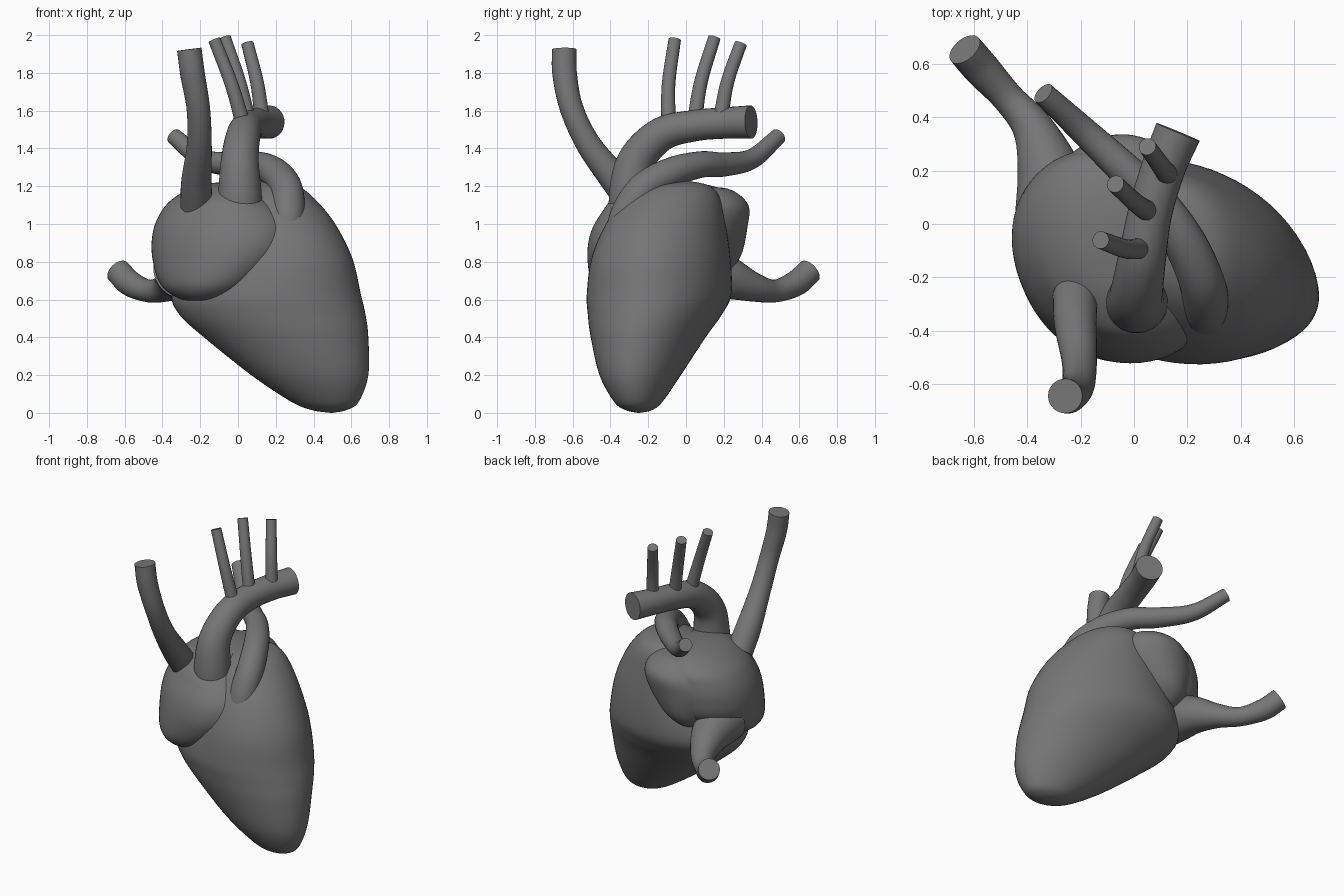
import bpy, bmesh, math
from mathutils import Vector

grey = bpy.data.materials.new("dark_grey")
grey.diffuse_color = (0.18, 0.18, 0.18, 1)


def spline(rows, steps):
    """Catmull-Rom interpolation of rows of equal length."""
    rows = [Vector(r) for r in rows]
    ext = [rows[0] * 2 - rows[1]] + rows + [rows[-1] * 2 - rows[-2]]
    out = []
    for i in range(1, len(ext) - 2):
        a, b, c, d = ext[i - 1:i + 3]
        for k in range(steps):
            t = k / steps
            out.append(0.5 * (2 * b + (c - a) * t + (2 * a - 5 * b + 4 * c - d) * t * t
                              + (3 * b - a - 3 * c + d) * t ** 3))
    return out + [rows[-1]]


def skin(name, rings, angle):
    """Join rings of points into a closed, smooth-shaded object."""
    bm = bmesh.new()
    loops = [[bm.verts.new(p) for p in ring] for ring in rings]
    n = len(loops[0])
    for a, b in zip(loops, loops[1:]):
        for i in range(n):
            j = (i + 1) % n
            bm.faces.new((a[i], a[j], b[j], b[i]))
    bm.faces.new(loops[0][::-1])
    bm.faces.new(loops[-1])
    bmesh.ops.recalc_face_normals(bm, faces=bm.faces)
    mesh = bpy.data.meshes.new(name)
    bm.to_mesh(mesh)
    bm.free()
    mesh.materials.append(grey)
    ob = bpy.data.objects.new(name, mesh)
    bpy.context.collection.objects.link(ob)
    bpy.ops.object.select_all(action='DESELECT')
    ob.select_set(True)
    bpy.context.view_layer.objects.active = ob
    bpy.ops.object.shade_smooth_by_angle(angle=math.radians(angle))


def chamber(name, slices, shear=0.0, n=64):
    """Loft horizontal ellipses given as z, x min, x max, y min, y max."""
    flat = [(x0 + x1, y0 + y1, x1 - x0, y1 - y0) for z, x0, x1, y0, y1 in slices]
    zs = spline([(s[0], 0) for s in slices], 6)
    rings = []
    for z, f in zip(zs, spline(flat, 6)):
        cx, cy, rx, ry = f / 2
        rx, ry = max(rx, 0.004), max(ry, 0.004)
        ring = []
        for i in range(n):
            c, s = math.cos(2 * math.pi * i / n), math.sin(2 * math.pi * i / n)
            ring.append((cx + rx * c, cy + ry * (s + shear * c), z[0]))
        rings.append(ring)
    skin(name, rings, 75)


def vessel(name, path, n=28):
    """Flat-ended tube along x, y, z, radius points."""
    pts = spline(path, 8)
    pos = [p.to_3d() for p in pts]
    rings, side, last = [], None, None
    for i, p in enumerate(pos):
        d = (pos[min(i + 1, len(pos) - 1)] - pos[max(i - 1, 0)]).normalized()
        if side is None:
            side = d.orthogonal().normalized()
        else:
            side = last.rotation_difference(d) @ side
        last = d
        up = d.cross(side)
        rings.append([p + pts[i][3] * (math.cos(2 * math.pi * k / n) * side
                                       + math.sin(2 * math.pi * k / n) * up) for k in range(n)])
    skin(name, rings, 50)


# Ventricles, skewed so the right-hand tip sits forward
chamber("ventricles", [
    (0.0, 0.49, 0.50, -0.255, -0.245), (0.015, 0.39, 0.575, -0.32, -0.18),
    (0.06, 0.28, 0.64, -0.38, -0.125), (0.2, 0.07, 0.69, -0.455, -0.03),
    (0.4, -0.18, 0.69, -0.50, 0.10), (0.52, -0.31, 0.675, -0.515, 0.185),
    (0.63, -0.35, 0.65, -0.52, 0.235), (0.82, -0.28, 0.605, -0.495, 0.23),
    (1.0, -0.18, 0.515, -0.42, 0.205), (1.13, -0.08, 0.41, -0.32, 0.18),
    (1.2, 0.02, 0.32, -0.22, 0.125), (1.225, 0.12, 0.22, -0.10, 0.03),
    (1.23, 0.165, 0.175, -0.04, -0.03)], shear=-0.17)

# Right atrium wrapping the upper left of the ventricles
chamber("right_atrium", [
    (0.59, -0.2, -0.19, -0.3, -0.29), (0.605, -0.31, -0.06, -0.41, -0.12),
    (0.68, -0.41, 0.10, -0.49, 0.06), (0.83, -0.455, 0.28, -0.515, 0.23),
    (0.96, -0.45, 0.32, -0.495, 0.27), (1.06, -0.41, 0.27, -0.44, 0.27),
    (1.13, -0.35, 0.18, -0.385, 0.25), (1.19, -0.25, 0.10, -0.28, 0.17),
    (1.215, -0.15, 0.0, -0.15, 0.06), (1.22, -0.08, -0.07, -0.05, -0.04)], shear=-0.2)

# Left atrium at the back
chamber("left_atrium", [
    (0.72, -0.14, -0.13, 0.13, 0.14), (0.75, -0.22, -0.05, 0.0, 0.22),
    (0.83, -0.27, 0.05, -0.05, 0.29), (0.98, -0.30, 0.16, -0.08, 0.325),
    (1.10, -0.25, 0.18, -0.08, 0.33), (1.18, -0.15, 0.11, -0.02, 0.24),
    (1.2, -0.02, -0.01, 0.1, 0.11)])

# Great vessels
vessel("upper_vein", [
    (-0.22, -0.27, 1.10, 0.085), (-0.22, -0.37, 1.23, 0.08), (-0.205, -0.515, 1.42, 0.066),
    (-0.21, -0.605, 1.61, 0.062), (-0.24, -0.642, 1.79, 0.065), (-0.258, -0.645, 1.925, 0.065)])
vessel("lower_vein", [
    (-0.29, 0.02, 0.76, 0.16), (-0.32, 0.2, 0.72, 0.12), (-0.38, 0.36, 0.665, 0.077),
    (-0.47, 0.47, 0.645, 0.06), (-0.57, 0.58, 0.685, 0.068), (-0.635, 0.655, 0.75, 0.068)])
vessel("aorta", [
    (0.01, -0.28, 0.97, 0.125), (0.01, -0.292, 1.17, 0.115), (0.01, -0.26, 1.34, 0.10),
    (0.03, -0.13, 1.475, 0.09), (0.06, 0.04, 1.52, 0.083), (0.11, 0.21, 1.535, 0.083),
    (0.165, 0.345, 1.54, 0.088)])
vessel("pulmonary_artery", [
    (0.25, -0.34, 0.90, 0.09), (0.265, -0.31, 1.05, 0.09), (0.255, -0.22, 1.19, 0.085),
    (0.19, -0.07, 1.275, 0.08), (0.09, 0.08, 1.315, 0.07), (-0.03, 0.2, 1.315, 0.064),
    (-0.19, 0.35, 1.345, 0.053), (-0.34, 0.49, 1.465, 0.043)])

# Three branches on top of the arch: root and tip
branches = [((0.04, -0.09, 1.48), (-0.125, -0.06, 1.975)),
            ((0.065, 0.04, 1.5), (-0.07, 0.15, 1.985)),
            ((0.13, 0.18, 1.53), (0.05, 0.29, 1.955))]
for i, (a, b) in enumerate(branches):
    a, b = Vector(a), Vector(b)
    mid = a.lerp(b, 0.5) + Vector((0.012, -0.018, 0))
    vessel(f"arch_branch_{i + 1}", [(*a, 0.041), (*mid, 0.036), (*b, 0.033)])
